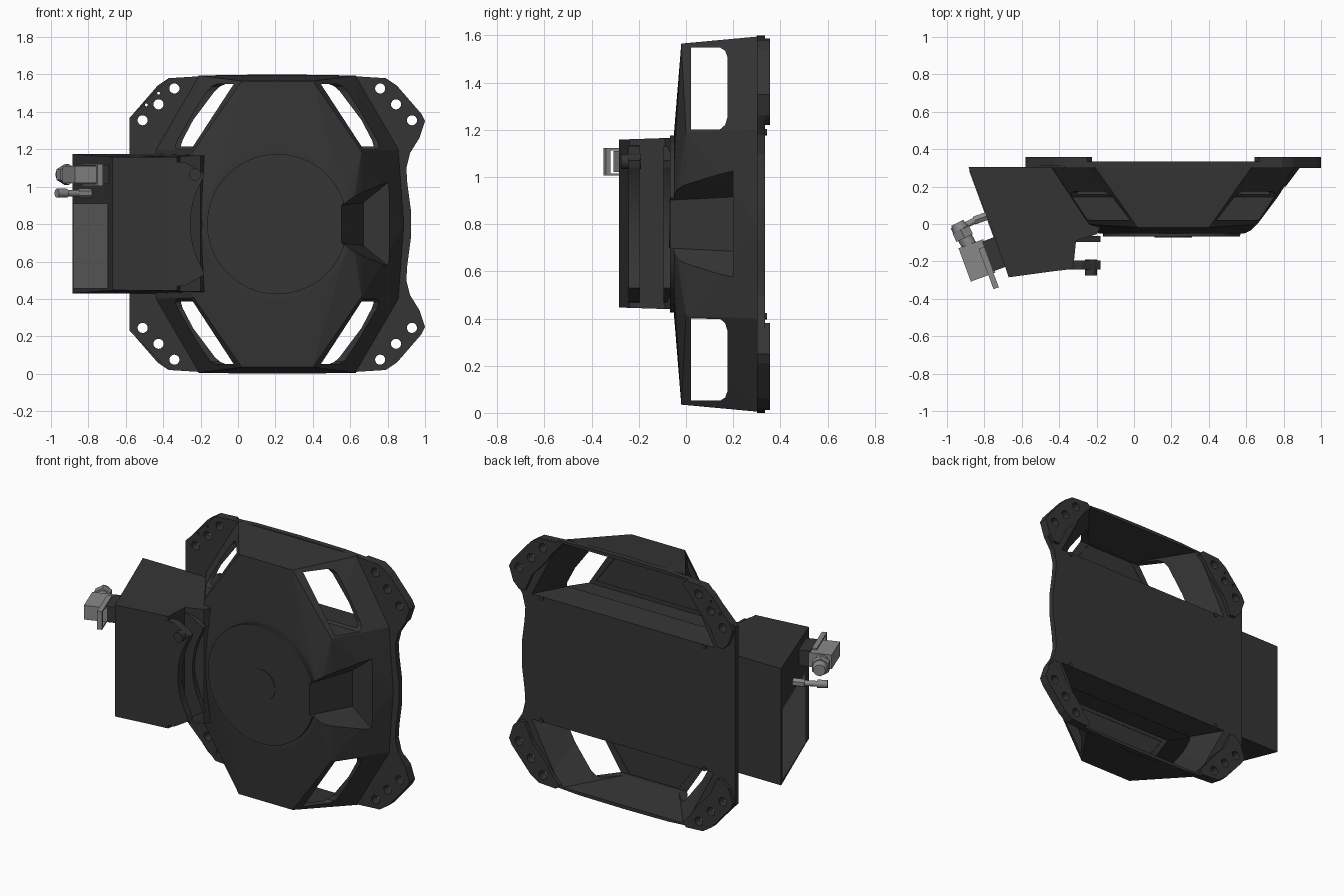
import bpy, bmesh, math
from mathutils import Vector, Matrix

if "Cube" in bpy.data.objects:
    bpy.data.objects.remove(bpy.data.objects["Cube"])

CX, CZ = 0.21, 0.8          # centre of the round hub


def material(name, v):
    m = bpy.data.materials.new(name)
    m.diffuse_color = (v, v, v, 1)
    m.use_nodes = True
    m.node_tree.nodes["Principled BSDF"].inputs["Base Color"].default_value = m.diffuse_color
    return m


DARK, GLASS, METAL = material("dark", 0.035), material("panel_grey", 0.15), material("metal_grey", 0.25)


def make(name, bm, mat=DARK):
    bmesh.ops.recalc_face_normals(bm, faces=bm.faces)
    me = bpy.data.meshes.new(name)
    bm.to_mesh(me)
    bm.free()
    ob = bpy.data.objects.new(name, me)
    bpy.context.collection.objects.link(ob)
    me.materials.append(mat)
    return ob


def hull(name, pts, mat=DARK):
    bm = bmesh.new()
    for p in pts:
        bm.verts.new(p)
    res = bmesh.ops.convex_hull(bm, input=bm.verts)
    loose = [v for v in bm.verts if not v.link_faces]
    bmesh.ops.delete(bm, geom=loose, context='VERTS')
    bmesh.ops.dissolve_limit(bm, angle_limit=0.01, verts=bm.verts, edges=bm.edges)
    return make(name, bm, mat)


def prism(name, pts, lift, a, b, mat=DARK):
    """Extrude a 2D outline; lift(p, q, d) places a point at depth d."""
    bm = bmesh.new()
    f = bm.faces.new([bm.verts.new(lift(p, q, a)) for p, q in pts])
    top = bmesh.ops.extrude_face_region(bm, geom=[f])['geom']
    move = Vector(lift(0, 0, b)) - Vector(lift(0, 0, a))
    bmesh.ops.translate(bm, vec=move, verts=[v for v in top if isinstance(v, bmesh.types.BMVert)])
    return make(name, bm, mat)


def xz(p, q, d): return (p, d, q)     # outline seen from the front
def xy(p, q, d): return (p, q, d)     # outline seen from the top
def yz(p, q, d): return (d, p, q)     # outline seen from the right


def rod(name, p0, p1, r, n=32, mat=DARK, r2=None):
    p0, p1 = Vector(p0), Vector(p1)
    d = p1 - p0
    m = Matrix.Translation((p0 + p1) / 2) @ d.to_track_quat('Z', 'Y').to_matrix().to_4x4()
    bm = bmesh.new()
    bmesh.ops.create_cone(bm, cap_ends=True, segments=n, radius1=r, radius2=r2 or r, depth=d.length, matrix=m)
    ob = make(name, bm, mat)
    if n > 8:
        bpy.ops.object.select_all(action='DESELECT')
        ob.select_set(True)
        bpy.context.view_layer.objects.active = ob
        bpy.ops.object.shade_smooth_by_angle(angle=math.radians(30))
    return ob


def cut(ob, cutters):
    for c in cutters:
        c.hide_render = True
        m = ob.modifiers.new("cut", 'BOOLEAN')
        m.operation, m.object, m.solver = 'DIFFERENCE', c, 'EXACT'
        bpy.context.view_layer.objects.active = ob
        bpy.ops.object.modifier_apply(modifier=m.name)


def quad(hx, hz, y):       # four points mirrored about the hub centre
    return [(CX + sx * hx, y, CZ + sz * hz) for sx in (-1, 1) for sz in (-1, 1)]


def flip(pts): return [(p, 1.6 - q) for p, q in pts]


# --- main shell: tapered octagonal housing
ring = [(CX + 0.4 * math.cos(i * math.pi / 24), -0.05, CZ + 0.4 * math.sin(i * math.pi / 24)) for i in range(48)]
shell = hull("main_shell", quad(0.19, 0.765, -0.02) + quad(0.45, 0.39, 0.0) + quad(0.42, 0.795, 0.305)
             + quad(0.65, 0.4, 0.305) + [(0.89, 0.305, CZ), (-0.47, 0.305, CZ)] + ring)

# --- back flange with wavy right edge
right = [(0.79, 1.58), (0.85, 1.54), (0.98, 1.39), (1.0, 1.35), (0.97, 1.26), (0.92, 1.18),
         (0.9, 1.1), (0.905, 1.02), (0.925, 0.87)]
left = [(-0.58, 1.37), (-0.37, 1.58), (-0.1, 1.597), (0.21, 1.6), (0.52, 1.597)]
flange = prism("back_flange", right + flip(right)[::-1] + flip(left)[::-1] + left, xz, 0.3, 0.335)

# --- cutters: open cavities, windows, side notch, holes
cavities, windows = [], []
for s in (1, -1):
    pts = []
    for y, xt, zt, xs, zs in ((0.02, 0.17, 0.745, 0.41, 0.425), (0.45, 0.52, 0.79, 0.73, 0.39)):
        for sx in (-1, 1):
            pts += [(CX + sx * xt, y, CZ + s * zt), (CX + sx * xs, y, CZ + s * zs)]
    cavities.append(hull("cavity_cutter", pts))
    prof = [(0.022, 1.2), (0.022, 1.548), (0.145, 1.548), (0.166, 1.535), (0.175, 1.51),
            (0.175, 1.25), (0.166, 1.22), (0.145, 1.202)]
    windows.append(prism("window_cutter", prof if s > 0 else flip(prof), yz, -1, 1.4))
notch = hull("notch_cutter", [p for s in (-1, 1) for p in (
    (0.54, -0.1, CZ + s * 0.1), (0.67, 0.2, CZ + s * 0.115),
    (0.97, 0.2, CZ + s * 0.36), (0.97, -0.1, CZ + s * 0.32))])
holes = []
for dx, z in ((0.55, 1.525), (0.635, 1.44), (0.72, 1.355)):
    for x in (CX - dx, CX + dx):
        for zz in (z, 1.6 - z):
            holes.append(rod("hole_cutter", (x, 0.25, zz), (x, 0.42, zz), 0.027, 20))
pins = [rod("pin_cutter", (x, 0.25, z), (x, 0.42, z), 0.008, 8) for x, z in ((-0.425, 1.5), (-0.49, 1.437))]
cut(shell, cavities + windows + [notch])
cut(flange, cavities + holes + pins)

# --- corner mounting pads
pad = [(0.645, 1.56), (0.67, 1.587), (0.79, 1.58), (0.85, 1.54), (0.98, 1.39), (1.0, 1.35), (0.97, 1.26),
       (0.93, 1.22), (0.89, 1.22), (0.865, 1.27), (0.84, 1.33), (0.74, 1.44), (0.7, 1.5)]
for sx in (1, -1):
    for sz in (1, -1):
        pts = [(p if sx > 0 else 2 * CX - p, q if sz > 0 else 1.6 - q) for p, q in pad]
        ob = prism("mounting_pad", pts, xz, 0.31, 0.357)
        cut(ob, holes + (pins if sx < 0 < sz else []))
        x, z = CX + sx * 0.575, CZ + sz * 0.39
        rod("plate_screw", (x, 0.32, z), (x, 0.343, z), 0.014, 16)
for c in cavities + windows + [notch] + holes + pins:
    bpy.data.objects.remove(c)

# --- round hub on the front, clipped by the side notch
hub = rod("front_hub", (CX, 0, CZ), (CX, -0.068, CZ), 0.375, 96)
rod("hub_cap", (CX, -0.06, CZ), (CX, -0.071, CZ), 0.1, 48)
notch = hull("notch_cutter", [p for s in (-1, 1) for p in (
    (0.54, -0.1, CZ + s * 0.1), (0.67, 0.2, CZ + s * 0.115),
    (0.97, 0.2, CZ + s * 0.36), (0.97, -0.1, CZ + s * 0.32))])
cut(hub, [notch])
bpy.data.objects.remove(notch)

# --- side drive housing
plan = [(-0.885, 0.305), (-0.69, -0.225), (-0.67, -0.285), (-0.45, -0.255), (-0.325, -0.24),
        (-0.31, -0.09), (-0.2, -0.055), (-0.17, 0.0), (-0.35, 0.305)]
housing = prism("drive_housing", plan, xy, 0.43, 1.175)
for v in housing.data.vertices:      # slight taper toward the front
    v.co.z = CZ + (v.co.z - CZ) * (0.955 + 0.045 * min(1, (v.co.y + 0.285) / 0.5))

# --- curved clamp plates hugging the hub
arc = [(CX - 0.465 * math.cos(math.radians(a)), CZ + 0.465 * math.sin(math.radians(a))) for a in range(31, -32, -4)]
clamp = [(-0.45, 1.14), (-0.28, 1.13), (-0.18, 1.07)] + arc + [(-0.18, 0.53), (-0.28, 0.47), (-0.45, 0.46)]
prism("front_clamp_plate", clamp, xz, -0.243, -0.195)
prism("rear_clamp_plate", clamp, xz, -0.095, -0.065)
rod("clamp_bolt", (-0.23, -0.275, 1.065), (-0.23, -0.19, 1.065), 0.032, 24)

# --- parts on the slanted face: t runs along the face, n points outward
O, U, N = Vector((-0.885, 0.305, 0)), Vector((0.345, -0.938, 0)), Vector((-0.938, -0.345, 0))


def on_face(t, n, z): return O + U * t + N * n + Vector((0, 0, z))


def block(name, t0, t1, n0, n1, z0, z1, mat):
    return hull(name, [on_face(t, n, z) for t in (t0, t1) for n in (n0, n1) for z in (z0, z1)], mat)


block("side_panel", 0.02, 0.55, -0.005, 0.004, 0.455, 0.91, GLASS)
block("plug_socket", 0.4, 0.57, -0.01, 0.07, 1.015, 1.115, DARK)
block("plug_body", 0.39, 0.58, 0.06, 0.2, 1.02, 1.11, METAL)
for z in (1.005, 1.112):
    block("plug_latch", 0.43, 0.66, 0.07, 0.1, z, z + 0.01, METAL)
block("latch_bar", 0.64, 0.66, 0.07, 0.1, 1.005, 1.12, METAL)
rod("cable_neck", on_face(0.4, 0.14, 1.065), on_face(0.34, 0.15, 1.065), 0.04, 24, METAL)
rod("cable_gland", on_face(0.35, 0.15, 1.065), on_face(0.3, 0.155, 1.065), 0.056, 6, METAL)
rod("gland_cap", on_face(0.3, 0.155, 1.065), on_face(0.26, 0.16, 1.065), 0.045, 24, METAL, 0.035)
rod("small_plug_base", on_face(0.28, -0.01, 0.965), on_face(0.28, 0.07, 0.965), 0.025, 6, METAL)
rod("small_plug_stem", on_face(0.28, 0.06, 0.965), on_face(0.29, 0.15, 0.965), 0.017, 20, METAL)
rod("small_plug_tip", on_face(0.29, 0.14, 0.965), on_face(0.3, 0.2, 0.965), 0.024, 20, METAL)
